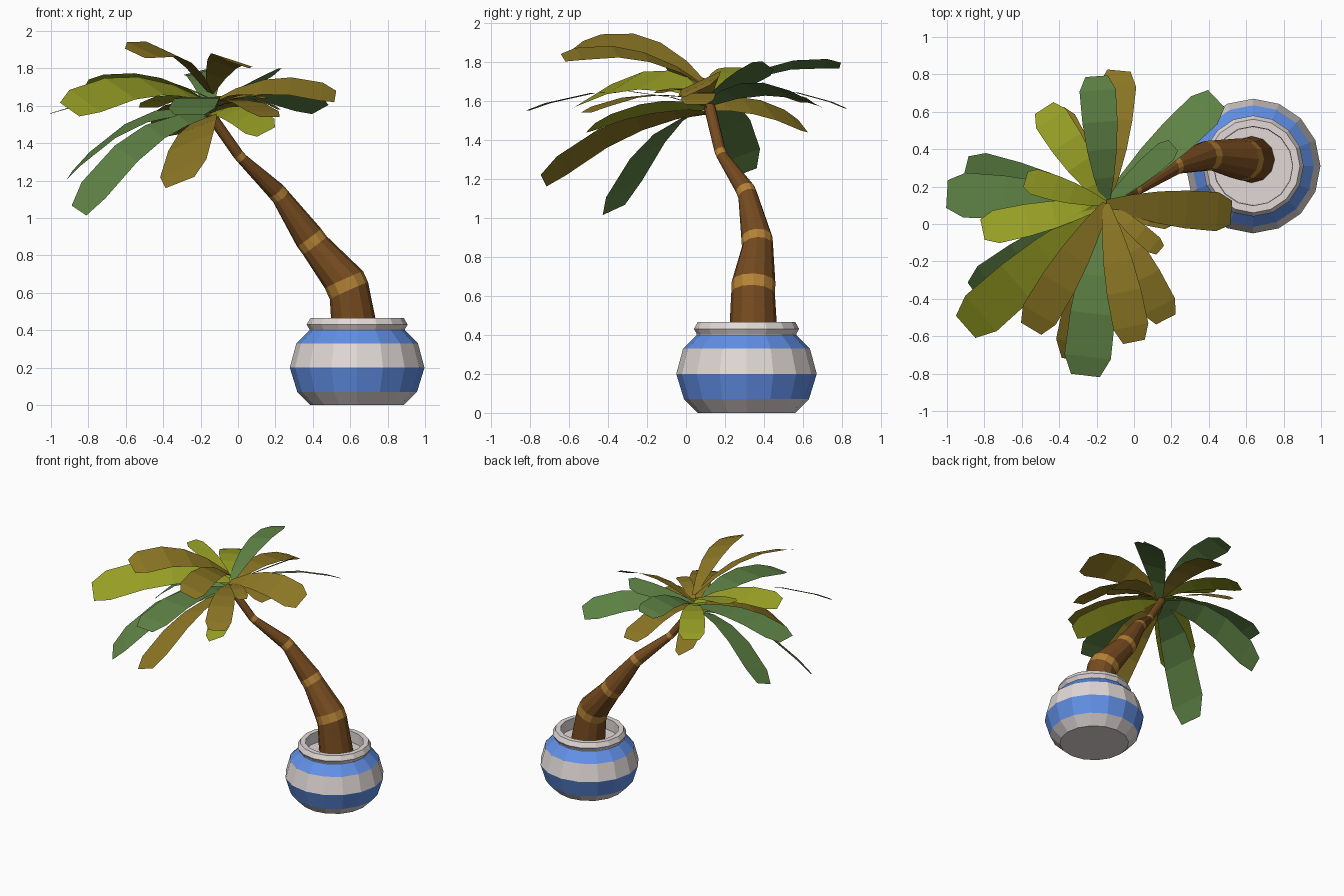
import bpy, bmesh, math
from mathutils import Vector, Matrix

cube = bpy.data.objects.get("Cube")
if cube:
    bpy.data.objects.remove(cube, do_unlink=True)


def material(name, rgb):
    m = bpy.data.materials.new(name)
    m.use_nodes = True
    m.diffuse_color = (*rgb, 1)
    m.node_tree.nodes["Principled BSDF"].inputs["Base Color"].default_value = (*rgb, 1)
    return m


white = material("pot white", (0.75, 0.69, 0.68))
blue = material("pot blue", (0.12, 0.28, 0.80))
brown = material("bark brown", (0.18, 0.07, 0.014))
tan = material("bark ring tan", (0.46, 0.224, 0.036))
green = material("leaf green", (0.113, 0.225, 0.06))
lime = material("leaf lime", (0.31, 0.345, 0.018))
ochre = material("leaf ochre", (0.265, 0.185, 0.018))


def finish(name, bm, mats, closed=True):
    if closed:
        bmesh.ops.recalc_face_normals(bm, faces=bm.faces)
    mesh = bpy.data.meshes.new(name)
    bm.to_mesh(mesh)
    bm.free()
    for m in mats:
        mesh.materials.append(m)
    obj = bpy.data.objects.new(name, mesh)
    bpy.context.collection.objects.link(obj)


def loft(name, loops, mats, rule):
    """Skin a stack of vertex loops, capped at both ends; rule(i) colours band i."""
    bm = bmesh.new()
    rings = [[bm.verts.new(p) for p in loop] for loop in loops]
    for i, (a, b) in enumerate(zip(rings, rings[1:])):
        n = len(a)
        for k in range(n):
            j = (k + 1) % n
            bm.faces.new((a[k], a[j], b[j], b[k])).material_index = rule(i)
    bm.faces.new(rings[0])
    bm.faces.new(rings[-1])
    finish(name, bm, mats)


def circle(center, axis, radius, n):
    turn = Vector((0, 0, 1)).rotation_difference(axis)
    return [center + turn @ Vector((radius * math.cos(math.tau * k / n),
                                    radius * math.sin(math.tau * k / n), 0))
            for k in range(n)]


# Striped pot with a rolled rim and a shallow inside
UP = Vector((0, 0, 1))
pot_profile = [(0.25, 0), (0.32, 0.07), (0.36, 0.20), (0.325, 0.33), (0.255, 0.40),
               (0.255, 0.405), (0.27, 0.43), (0.25, 0.465), (0.212, 0.465), (0.21, 0.38)]
loft("pot", [circle(Vector((0.637, 0.31, z)), UP, r, 16) for r, z in pot_profile],
     [white, blue], lambda i: 1 if i in (1, 3) else 0)

# Leaning trunk: every inner knot becomes a tan ring
knots = [((0.63, 0.345, 0.36), 0.126), ((0.58, 0.345, 0.64), 0.112),
         ((0.395, 0.365, 0.875), 0.08), ((0.215, 0.31, 1.13), 0.05),
         ((0.01, 0.18, 1.33), 0.029), ((-0.16, 0.12, 1.57), 0.029)]
points = [Vector(p) for p, r in knots]
loops = [circle(points[0], UP, knots[0][1], 12)]
for i in range(1, len(knots) - 1):
    tangent = ((points[i] - points[i - 1]).normalized()
               + (points[i + 1] - points[i]).normalized()).normalized()
    half = 0.012 + 0.18 * knots[i][1]
    for s in (-1, 1):
        loops.append(circle(points[i] + tangent * half * s, tangent, knots[i][1], 12))
loops.append(circle(points[-1], (points[-1] - points[-2]).normalized(), knots[-1][1], 12))
loft("trunk", loops, [brown, tan], lambda i: i % 2)

# Fronds: arched flat strips with blunt tips, rolled about their heading
OUTLINE = [(0, 0.2), (0.2, 0.55), (0.42, 0.82), (0.64, 0.97), (0.89, 1), (1, 0.62)]


def frond(name, tip, base_z, arch, width, mat, roll):
    base, tip = Vector((-0.15, 0.11, base_z)), Vector(tip)
    mid = (base + tip) / 2
    mid.z = arch
    heading = Vector((tip.x - base.x, tip.y - base.y, 0)).normalized()
    side = Matrix.Rotation(math.radians(roll), 3, heading) @ UP.cross(heading)
    bm = bmesh.new()
    rows = []
    for t, w in OUTLINE:
        p = base * (1 - t) ** 2 + mid * 2 * t * (1 - t) + tip * t * t
        rows.append([bm.verts.new(p + side * s * w * width / 2) for s in (-1, 1)])
    for a, b in zip(rows, rows[1:]):
        bm.faces.new((a[0], b[0], b[1], a[1]))
    finish(name, bm, [mat], closed=False)


# tip position, base height, arch height, width, sideways roll
fronds = {
    "green": (green, [
        ((-1.0, 0.16, 1.56), 1.58, 1.70, 0.24, 0),
        ((-0.85, -0.37, 1.04), 1.54, 1.56, 0.24, -21),
        ((-0.90, 0.30, 1.23), 1.55, 1.65, 0.22, -20),
        ((-0.26, -0.81, 1.55), 1.56, 1.74, 0.25, 0),
        ((0.44, 0.67, 1.58), 1.58, 1.74, 0.22, -21),
        ((0.21, 0.42, 1.78), 1.60, 1.70, 0.14, -30),
        ((-0.20, 0.79, 1.78), 1.59, 1.84, 0.20, -14)]),
    "lime": (lime, [
        ((-0.81, -0.03, 1.72), 1.61, 1.80, 0.19, 20),
        ((-0.90, -0.55, 1.58), 1.62, 1.81, 0.28, -25),
        ((-0.48, 0.62, 1.59), 1.60, 1.72, 0.19, 0),
        ((-0.58, 0.24, 1.77), 1.64, 1.74, 0.14, 0),
        ((0.15, -0.49, 1.46), 1.56, 1.61, 0.19, 25)]),
    "ochre": (ochre, [
        ((-0.55, -0.56, 1.88), 1.67, 1.99, 0.22, -22),
        ((0.0, -0.63, 1.82), 1.67, 1.93, 0.20, -18),
        ((0.17, -0.51, 1.54), 1.59, 1.69, 0.19, 0),
        ((-0.31, -0.73, 1.19), 1.54, 1.56, 0.27, 21),
        ((0.52, 0.06, 1.65), 1.61, 1.78, 0.23, 25),
        ((0.22, 0.05, 1.58), 1.59, 1.70, 0.17, 0),
        ((0.14, -0.14, 1.64), 1.59, 1.70, 0.10, 0),
        ((-0.08, 0.82, 1.56), 1.59, 1.73, 0.20, 0),
        ((-0.42, 0.60, 1.47), 1.56, 1.62, 0.20, 32)]),
}
for colour, (mat, leaves) in fronds.items():
    for n, (tip, base_z, arch, width, roll) in enumerate(leaves, 1):
        frond(f"{colour}_frond_{n}", tip, base_z, arch, width, mat, roll)
